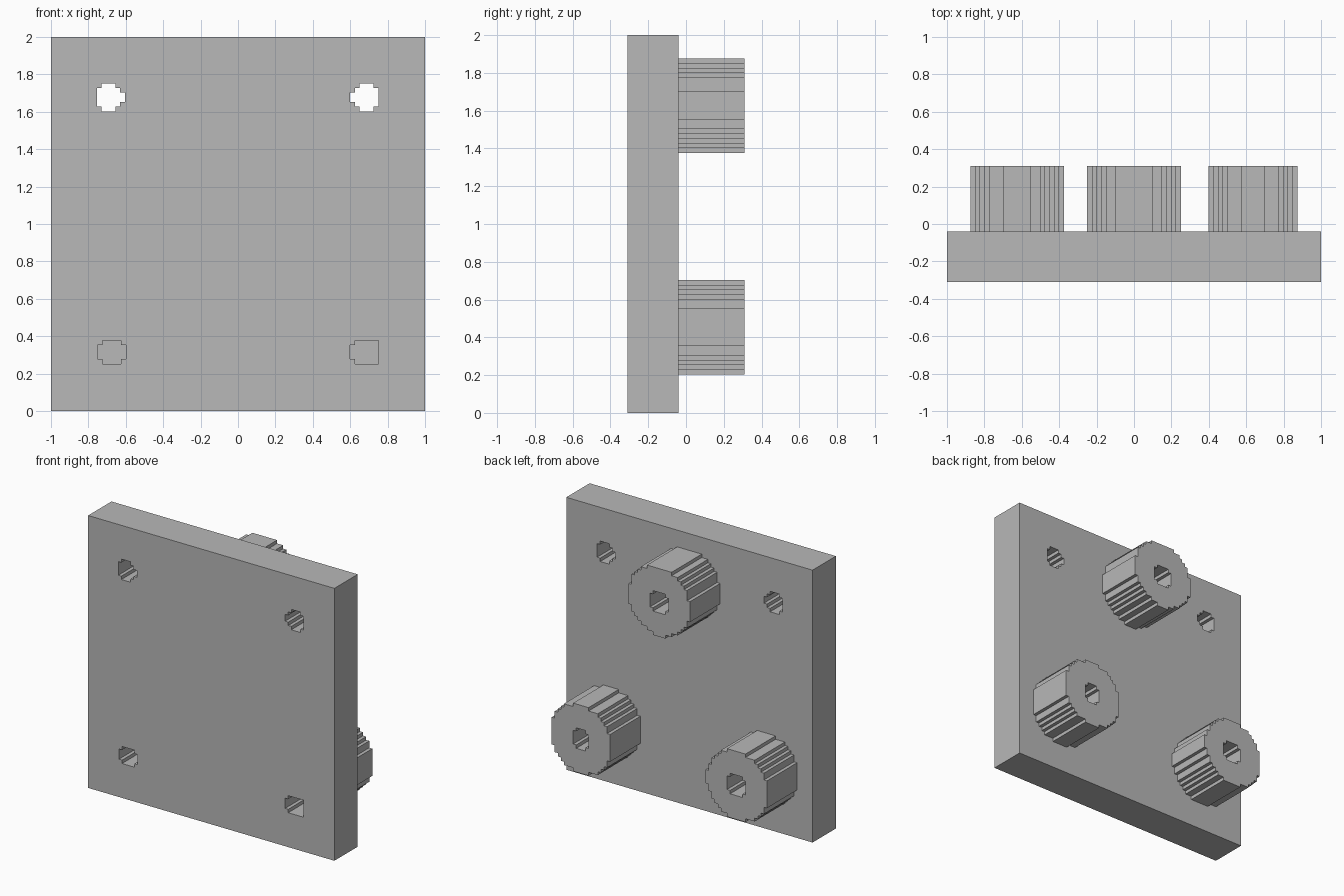
import bpy
import bmesh
import math

cube = bpy.data.objects.get("Cube")
if cube:
    bpy.data.objects.remove(cube, do_unlink=True)

STEP = 0.025  # size of one stair step in the outlines

grey = bpy.data.materials.new("mid_grey")
grey.use_nodes = True
grey.diffuse_color = (0.48, 0.48, 0.48, 1)
grey.node_tree.nodes["Principled BSDF"].inputs["Base Color"].default_value = (0.48, 0.48, 0.48, 1)


def stairs(corners):
    """Stepped quarter outline from its outer corners, side to top."""
    pts = [corners[0]]
    for (_, b0), (a, b) in zip(corners, corners[1:]):
        pts += [(a, b0), (a, b)]
    return pts


def outline(cx, cz, upper, lower=None, turned=False):
    """Closed stepped outline; turned lays its upper side towards -x."""
    right = [(a, -b) for a, b in reversed(stairs(lower or upper))] + stairs(upper)
    loop = right + [(-a, b) for a, b in reversed(right)]
    if turned:
        loop = [(-b, a) for a, b in loop]
    return [(cx + x * STEP, cz + z * STEP) for x, z in loop]


def slab(name, loops, y0, y1):
    """Solid between y0 and y1: first loop is the rim, others are holes."""
    curve = bpy.data.curves.new(name + "_profile", 'CURVE')
    curve.dimensions = '2D'
    curve.fill_mode = 'BOTH'
    curve.extrude = (y1 - y0) / 2
    for loop in loops:
        spline = curve.splines.new('POLY')
        spline.points.add(len(loop) - 1)
        for point, (x, z) in zip(spline.points, loop):
            point.co = (x, z, 0, 1)
        spline.use_cyclic_u = True
    obj = bpy.data.objects.new(name, curve)
    bpy.context.collection.objects.link(obj)
    obj.rotation_euler.x = math.pi / 2
    obj.location.y = (y0 + y1) / 2
    bpy.ops.object.select_all(action='DESELECT')
    obj.select_set(True)
    bpy.context.view_layer.objects.active = obj
    bpy.ops.object.convert(target='MESH')
    obj = bpy.context.view_layer.objects.active
    # Weld caps to walls and keep every face flat
    bm = bmesh.new()
    bm.from_mesh(obj.data)
    bmesh.ops.remove_doubles(bm, verts=bm.verts, dist=0.0005)
    bmesh.ops.recalc_face_normals(bm, faces=bm.faces)
    for f in bm.faces:
        f.smooth = False
        f.material_index = 0
    bm.to_mesh(obj.data)
    bm.free()
    obj.data.materials.clear()
    obj.data.materials.append(grey)
    return obj


# Stepped quarter outlines, in steps
round_even = [(10, 3), (9, 6), (8, 7), (7, 8), (6, 9), (4, 10)]
round_odd = [(10, 3), (9, 5), (8, 6), (7, 7), (6, 8), (4, 9), (2, 10)]
round_narrow = [(9.5, 4), (8.5, 6), (7.5, 7), (6.5, 8), (5.5, 9), (2.5, 10)]
bore = [(3, 2), (2, 3)]
bore_narrow = [(2.5, 2), (1.5, 3)]
bore_stepped = [(3, 1), (2, 2), (1, 3)]
bore_square = [(2.5, 3)]

# Plate with four mounting holes
plate_rim = [(-1, 0), (1, 0), (1, 2), (-1, 2)]
slab("plate", [
    plate_rim,
    outline(-0.68, 1.677, bore, bore_stepped, turned=True),
    outline(0.675, 1.677, bore_stepped, bore, turned=True),
    outline(-0.675, 0.315, bore_narrow, turned=True),
    outline(0.675, 0.315, bore_narrow, bore_square, turned=True),
], -0.31, -0.04)

# Three bored bosses on the back
slab("top_boss", [
    outline(0, 1.627, round_even, round_odd),
    outline(0, 1.627, bore),
], -0.04, 0.31)
slab("right_boss", [
    outline(-0.625, 0.453, round_even, round_odd, turned=True),
    outline(-0.625, 0.453, bore),
], -0.04, 0.31)
slab("left_boss", [
    outline(0.637, 0.453, round_narrow),
    outline(0.637, 0.453, bore_narrow),
], -0.04, 0.31)
